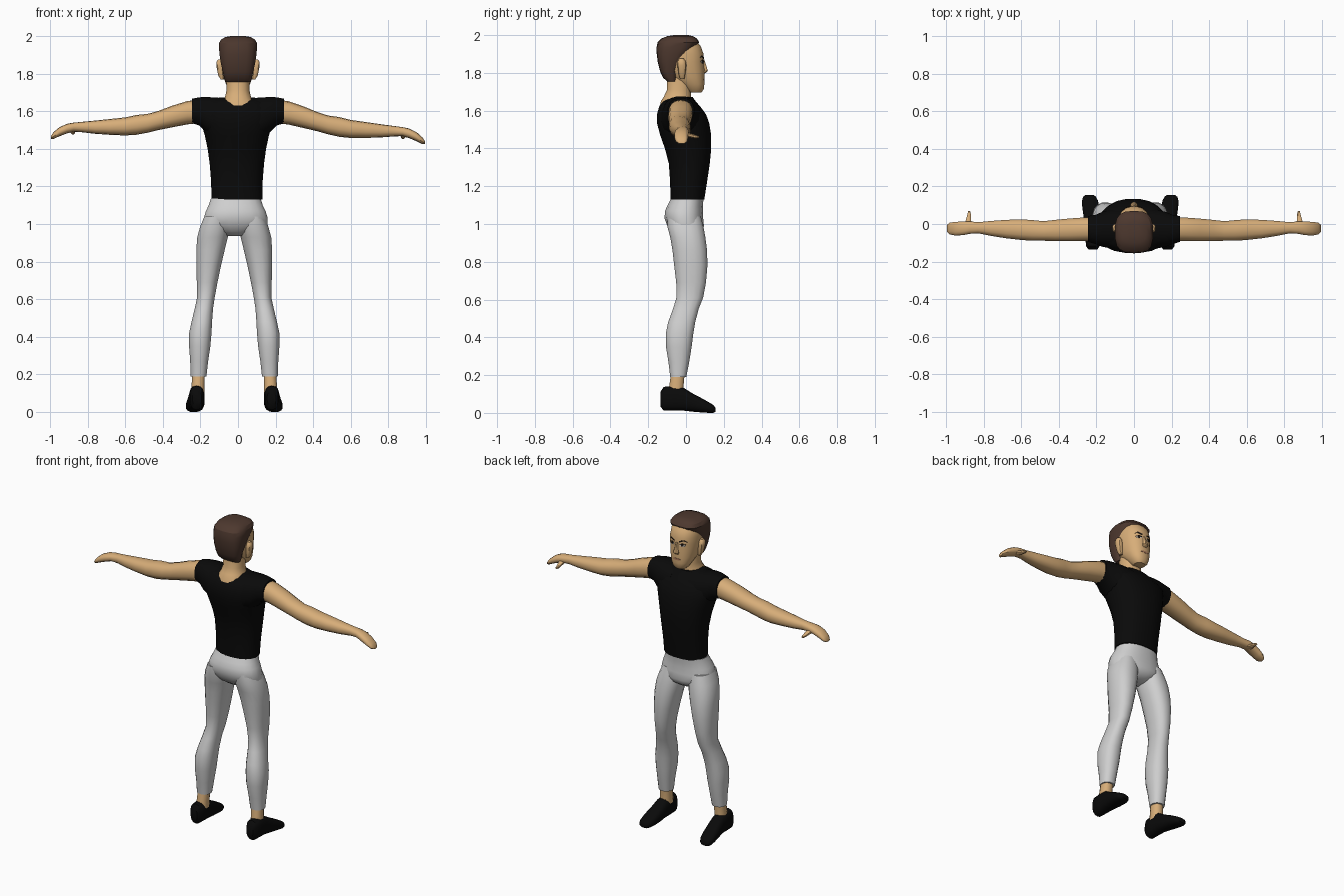
import bpy, bmesh, math
from mathutils import Vector
from mathutils.bvhtree import BVHTree


def material(name, rgb):
    m = bpy.data.materials.new(name)
    m.diffuse_color = (*rgb, 1)
    return m


SKIN = material("skin", (0.68, 0.42, 0.19))
HAIR = material("brown_hair", (0.075, 0.04, 0.028))
BLACK = material("black_cloth", (0.003, 0.003, 0.003))
GREY = material("light_grey_cloth", (0.62, 0.62, 0.62))
WHITE = material("eye_white", (0.75, 0.72, 0.68))
DARK = material("dark_brown", (0.015, 0.009, 0.006))
LIP = material("lip", (0.42, 0.2, 0.11))


def finish(bm, name, mat, angle=40):
    bmesh.ops.recalc_face_normals(bm, faces=bm.faces)
    me = bpy.data.meshes.new(name)
    bm.to_mesh(me)
    bm.free()
    me.materials.append(mat)
    ob = bpy.data.objects.new(name, me)
    bpy.context.collection.objects.link(ob)
    bpy.ops.object.select_all(action='DESELECT')
    ob.select_set(True)
    bpy.context.view_layer.objects.active = ob
    bpy.ops.object.shade_smooth_by_angle(angle=math.radians(angle))
    return ob


def loft(name, mat, axis, rings, n=16, power=2.3, place=None, angle=40):
    """Rings are (position on axis, low a, high a, low b, high b)."""
    bm = bmesh.new()
    loops = []
    for t, a0, a1, b0, b1 in rings:
        loop = []
        for i in range(n):
            w = 2 * math.pi * (i + 0.5) / n
            c, s = math.cos(w), math.sin(w)
            a = (a0 + a1) / 2 + (a1 - a0) / 2 * math.copysign(abs(c) ** (2 / power), c)
            b = (b0 + b1) / 2 + (b1 - b0) / 2 * math.copysign(abs(s) ** (2 / power), s)
            p = Vector({'x': (t, a, b), 'y': (a, t, b), 'z': (a, b, t)}[axis])
            loop.append(bm.verts.new(place(p) if place else p))
        loops.append(loop)
    for lo, hi in zip(loops, loops[1:]):
        for i in range(n):
            j = (i + 1) % n
            bm.faces.new((lo[i], lo[j], hi[j], hi[i]))
    bm.faces.new(loops[0])
    bm.faces.new(loops[-1])
    return finish(bm, name, mat, angle)


def column(rows):
    """Rows of (z, half width, back, front) as symmetric rings."""
    return [(z, -w, w, b, f) for z, w, b, f in rows]


def shift(side, dx):
    return lambda p: Vector((p.x * side + dx, p.y, p.z))


def arm_place(side):
    # the two arms hang at slightly different heights
    return lambda p: Vector((p.x * side, p.y, p.z - side * 0.014 * max(0, p.x - 0.24) / 0.75 + 0.007))


# Shirt body, pelvis and neck
loft("shirt_body", BLACK, 'z', column([
    (1.13, .137, -.083, .098), (1.22, .138, -.085, .112), (1.32, .146, -.092, .127),
    (1.40, .157, -.113, .135), (1.47, .172, -.138, .135), (1.53, .19, -.154, .125),
    (1.58, .2, -.155, .108), (1.62, .19, -.144, .078), (1.65, .16, -.125, .052),
    (1.672, .095, -.08, .036)]), n=20, place=shift(1, -.006))
loft("trouser_hips", GREY, 'z', column([
    (.935, .05, -.045, .05), (.96, .11, -.08, .085), (.99, .172, -.1, .096), (1.03, .172, -.115, .092),
    (1.07, .16, -.112, .09), (1.10, .145, -.098, .09), (1.135, .134, -.08, .094)]),
    n=20, place=shift(1, -.012))
loft("neck", SKIN, 'z', column([
    (1.61, .1, -.142, .03), (1.65, .085, -.134, .03), (1.675, .07, -.118, .028),
    (1.71, .062, -.102, .026), (1.79, .06, -.1, .03)]))

for side, label in ((1, "right"), (-1, "left")):
    arm, leg = arm_place(side), shift(side, -.02)
    # Sleeve, arm with hand, thumb
    loft(label + "_sleeve", BLACK, 'x', [
        (.06, -.13, .085, 1.44, 1.664), (.12, -.132, .08, 1.45, 1.667), (.17, -.122, .065, 1.48, 1.67),
        (.205, -.108, .05, 1.515, 1.668), (.245, -.096, .043, 1.528, 1.66)], place=arm)
    loft(label + "_arm", SKIN, 'x', [
        (.2, -.09, .036, 1.53, 1.655), (.27, -.092, .036, 1.522, 1.646), (.35, -.093, .03, 1.505, 1.62),
        (.42, -.092, .023, 1.49, 1.592), (.48, -.09, .016, 1.474, 1.574), (.54, -.09, .022, 1.462, 1.567),
        (.6, -.086, .026, 1.457, 1.553), (.68, -.077, .023, 1.459, 1.543), (.76, -.064, .017, 1.463, 1.533),
        (.83, -.05, .01, 1.47, 1.525), (.875, -.053, .015, 1.472, 1.52), (.91, -.06, .014, 1.462, 1.513),
        (.95, -.062, .012, 1.446, 1.494), (.98, -.056, .008, 1.432, 1.468), (.995, -.042, -.005, 1.432, 1.446)],
        n=14, place=arm)
    loft(label + "_thumb", SKIN, 'y', [
        (-.01, .86, .91, 1.468, 1.5), (.02, .865, .895, 1.462, 1.487),
        (.05, .866, .887, 1.457, 1.477), (.068, .871, .882, 1.46, 1.47)], n=8, place=arm)
    # Trouser leg, ankle, shoe
    loft(label + "_trouser_leg", GREY, 'z', [
        (1.04, .03, .16, -.1, .08), (.985, .025, .183, -.1, .094), (.93, .033, .198, -.085, .104),
        (.86, .05, .203, -.073, .113), (.78, .069, .203, -.064, .115), (.69, .088, .2, -.053, .107),
        (.61, .103, .198, -.052, .092), (.55, .112, .211, -.07, .068), (.48, .117, .228, -.096, .05),
        (.42, .12, .241, -.108, .04), (.35, .126, .241, -.107, .031), (.27, .138, .235, -.094, .018),
        (.19, .147, .232, -.084, .002)], place=leg)
    loft(label + "_ankle", SKIN, 'z', [
        (.1, .158, .23, -.095, -.01), (.14, .158, .228, -.09, -.012), (.21, .155, .224, -.08, -.006)],
        n=12, place=leg)
    loft(label + "_shoe", BLACK, 'y', [
        (-.136, .175, .222, .035, .11), (-.118, .163, .236, .012, .138), (-.06, .158, .24, .012, .142),
        (-.015, .157, .242, .012, .134), (.04, .158, .249, .006, .1), (.09, .163, .256, .002, .074),
        (.125, .171, .257, 0, .054), (.145, .182, .251, 0, .042), (.155, .195, .238, .006, .028)],
        n=14, place=leg, power=2.6)

# Head, hair cap with the open face, nose
head = loft("head", SKIN, 'z', column([
    (1.697, .034, .015, .082), (1.712, .048, -.005, .094), (1.74, .063, -.035, .098),
    (1.775, .076, -.08, .098), (1.82, .085, -.12, .098), (1.86, .09, -.13, .095),
    (1.90, .091, -.135, .094), (1.94, .088, -.13, .08), (1.97, .075, -.1, .055)]), n=20)
loft("hair", HAIR, 'z', column([
    (1.755, .066, -.1, -.05), (1.775, .074, -.122, -.045), (1.81, .082, -.138, -.04),
    (1.86, .093, -.15, -.012), (1.90, .099, -.155, .018), (1.935, .102, -.156, .05),
    (1.962, .102, -.15, .07), (1.982, .09, -.13, .058), (1.994, .067, -.1, .038),
    (2.0, .035, -.065, .012)]), n=18, power=2.9, angle=30)
loft("nose", SKIN, 'z', [
    (1.798, -.016, .016, .08, .102), (1.81, -.019, .019, .08, .117),
    (1.83, -.012, .012, .08, .111), (1.87, -.008, .008, .08, .098)], n=8)
for side, label in ((1, "right"), (-1, "left")):
    loft(label + "_ear", SKIN, 'z', [
        (1.768, .075, .092, -.032, -.008), (1.79, .075, .106, -.038, -.004),
        (1.84, .08, .116, -.046, .002), (1.862, .08, .116, -.044, -.002),
        (1.875, .085, .107, -.036, -.012)], n=10, place=shift(side, 0))

# Face features: thin plates fitted to the front of the head
tree = BVHTree.FromObject(head, bpy.context.evaluated_depsgraph_get())


def face_plate(name, mat, outline, lift):
    bm = bmesh.new()
    verts = []
    for x, z in outline:
        hit = tree.ray_cast(Vector((x, 1, z)), Vector((0, -1, 0)))[0]
        verts.append(bm.verts.new((x, hit.y + lift, z)))
    face = bm.faces.new(verts)
    back = bmesh.ops.extrude_face_region(bm, geom=[face])["geom"]
    for v in back:
        if isinstance(v, bmesh.types.BMVert):
            v.co.y -= 0.006
    finish(bm, name, mat)


def oval(cx, cz, rx, rz, n=10):
    return [(cx + rx * math.cos(2 * math.pi * i / n), cz + rz * math.sin(2 * math.pi * i / n)) for i in range(n)]


for s, label in ((1, "right"), (-1, "left")):
    face_plate(label + "_eye", WHITE, oval(s * .036, 1.857, .015, .007), .002)
    face_plate(label + "_iris", DARK, oval(s * .036, 1.858, .008, .0075), .003)
    face_plate(label + "_eyelid", DARK, [(s * .02, 1.861), (s * .036, 1.866), (s * .053, 1.86),
                                         (s * .053, 1.863), (s * .036, 1.87), (s * .02, 1.864)], .003)
    face_plate(label + "_eyebrow", DARK, [(s * .016, 1.874), (s * .044, 1.885), (s * .06, 1.878),
                                          (s * .045, 1.892), (s * .016, 1.883)], .003)
face_plate("mouth", LIP, oval(0, 1.765, .027, .006), .002)
